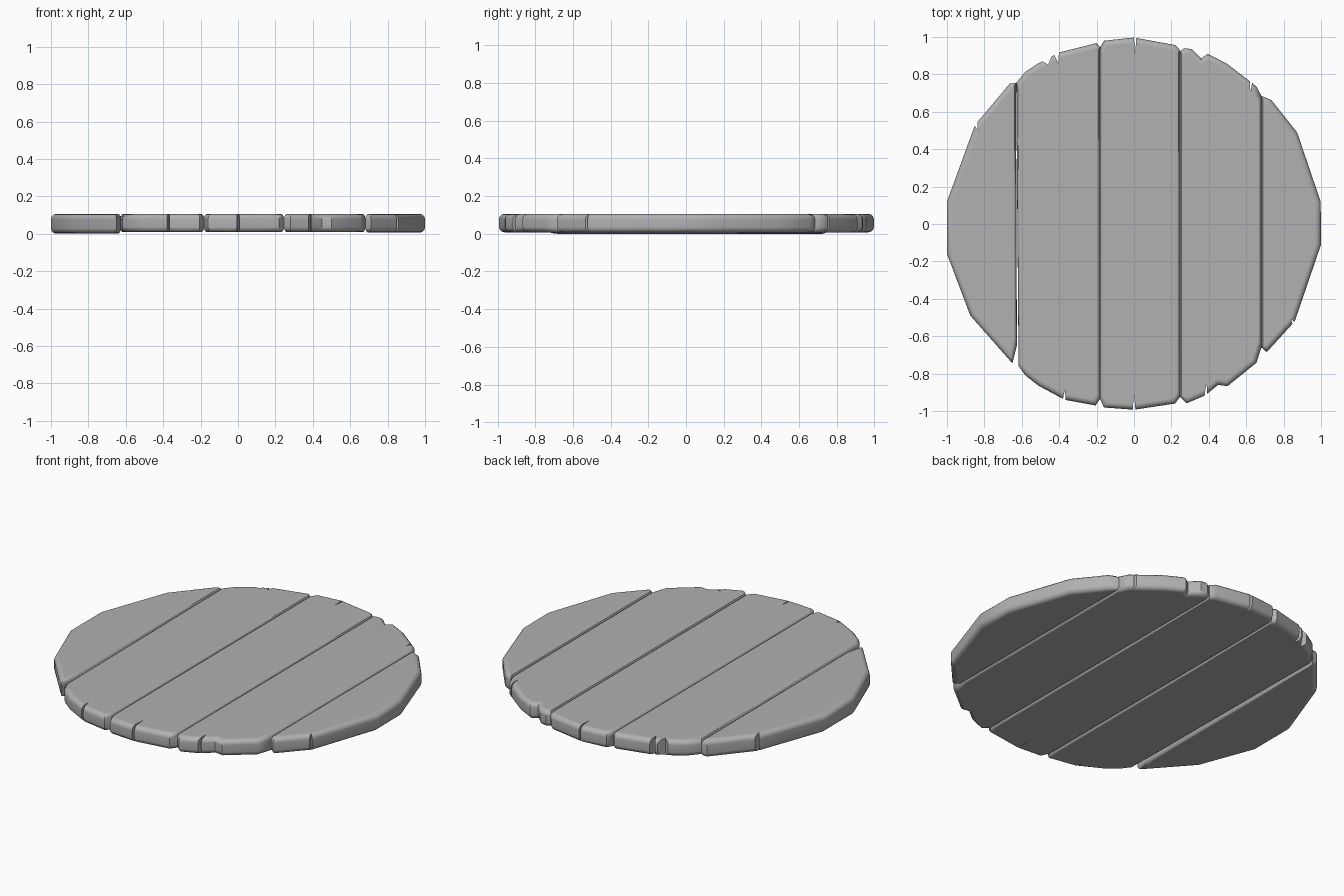
import bpy, bmesh

if "Cube" in bpy.data.objects:
    bpy.data.objects.remove(bpy.data.objects["Cube"])

TOP = 0.106
grey = bpy.data.materials.new('dark_grey_wood')
grey.diffuse_color = (0.44, 0.44, 0.44, 1)
grey.use_nodes = True
grey.node_tree.nodes["Principled BSDF"].inputs["Base Color"].default_value = grey.diffuse_color


def prism(bm, pts, z0, z1):
    """Extrude a counter-clockwise outline between two heights."""
    low = [bm.verts.new((x, y, z0)) for x, y in pts]
    high = [bm.verts.new((x, y, z1)) for x, y in pts]
    bm.faces.new(low[::-1])
    bm.faces.new(high)
    n = len(pts)
    for i in range(n):
        j = (i + 1) % n
        bm.faces.new((low[i], low[j], high[j], high[i]))


def mesh_object(name, bm):
    bmesh.ops.recalc_face_normals(bm, faces=bm.faces)
    me = bpy.data.meshes.new(name)
    bm.to_mesh(me)
    bm.free()
    me.materials.append(grey)
    ob = bpy.data.objects.new(name, me)
    bpy.context.collection.objects.link(ob)
    return ob


def apply_all(ob):
    bpy.ops.object.select_all(action='DESELECT')
    bpy.context.view_layer.objects.active = ob
    ob.select_set(True)
    for m in list(ob.modifiers):
        bpy.ops.object.modifier_apply(modifier=m.name)


def plank(name, pts, z0, cracks):
    # board with a wide round-over on the rim and a finer one along the seams
    bm = bmesh.new()
    prism(bm, pts, z0, TOP)
    weight = bm.edges.layers.float.new('bevel_weight_edge')
    for e in bm.edges:
        d = e.verts[0].co - e.verts[1].co
        if abs(d.z) > 0.01:
            continue
        seam = abs(d.y) > 1.0
        e[weight] = 0.55 if seam else 1.0
    ob = mesh_object(name, bm)
    bev = ob.modifiers.new('round_over', 'BEVEL')
    bev.limit_method = 'WEIGHT'
    bev.width = 0.03
    bev.segments = 3
    apply_all(ob)
    # wedge-shaped splits in the end grain
    bm = bmesh.new()
    for tri in cracks:
        prism(bm, tri, -0.1, 0.3)
    cut = mesh_object(name + '_crack_cutter', bm)
    mod = ob.modifiers.new('cracks', 'BOOLEAN')
    mod.operation = 'DIFFERENCE'
    mod.solver = 'EXACT'
    mod.object = cut
    apply_all(ob)
    bpy.data.objects.remove(cut)
    # smooth rounded edges, flat broad faces
    bpy.ops.object.shade_smooth_by_angle(angle=0.6)
    flat = ob.modifiers.new('flat_faces', 'WEIGHTED_NORMAL')
    flat.keep_sharp = True


# outlines run counter-clockwise seen from above
plank('left_plank',
      [(-1, 0.12), (-1, -0.16), (-0.875, -0.49), (-0.65, -0.745),
       (-0.626, -0.65), (-0.631, 0.755), (-0.665, 0.75), (-0.85, 0.53)],
      0.0, [[(-0.835, 0.50), (-0.838, 0.56), (-0.862, 0.54)]])

plank('left_inner_plank',
      [(-0.617, -0.76), (-0.58, -0.81), (-0.51, -0.865), (-0.37, -0.94),
       (-0.205, -0.97), (-0.181, -0.935), (-0.181, 0.945), (-0.20, 0.967),
       (-0.40, 0.917), (-0.51, 0.86), (-0.58, 0.815), (-0.63, 0.755)],
      0.008, [[(-0.405, 0.86), (-0.400, 0.94), (-0.435, 0.92)],
              [(-0.46, 0.853), (-0.435, 0.905), (-0.50, 0.875)],
              [(-0.37, -0.885), (-0.385, -0.96), (-0.364, -0.96)]])

plank('middle_plank',
      [(-0.181, -0.938), (-0.16, -0.981), (0.0, -0.993), (0.22, -0.96),
       (0.246, -0.925), (0.246, 0.93), (0.22, 0.957), (0.0, 0.997),
       (-0.16, 0.98), (-0.181, 0.945)],
      0.008, [[(0.006, 0.905), (0.014, 1.02), (-0.002, 1.02)],
              [(0.0, -0.90), (-0.008, -1.02), (0.01, -1.02)]])

plank('right_inner_plank',
      [(0.246, -0.925), (0.28, -0.959), (0.38, -0.917), (0.45, -0.86),
       (0.50, -0.867), (0.655, -0.742), (0.681, -0.66), (0.681, 0.685),
       (0.655, 0.735), (0.50, 0.855), (0.395, 0.91), (0.36, 0.885),
       (0.31, 0.935), (0.27, 0.94), (0.246, 0.925)],
      0.008, [[(0.622, 0.70), (0.638, 0.79), (0.620, 0.79)],
              [(0.388, -0.85), (0.372, -0.95), (0.394, -0.95)]])

plank('right_plank',
      [(0.681, -0.66), (0.71, -0.685), (0.86, -0.52), (1, -0.11),
       (0.998, 0.12), (0.872, 0.49), (0.735, 0.662), (0.681, 0.685)],
      0.006, [[(0.84, -0.51), (0.855, -0.56), (0.868, -0.53)]])
